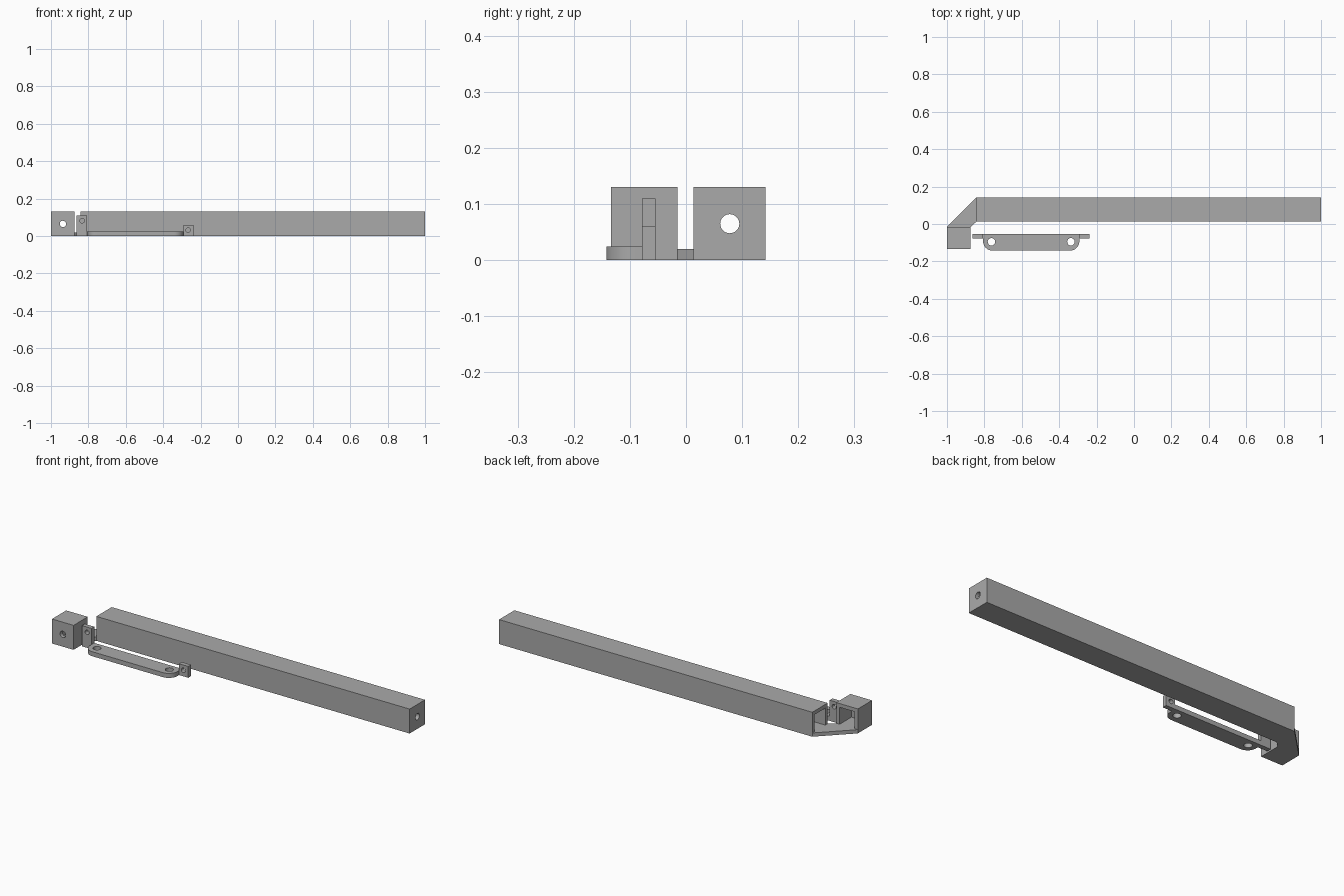
import bpy
import bmesh
from math import cos, sin, pi, radians
from mathutils import Matrix, Vector

if "Cube" in bpy.data.objects:
    bpy.data.objects.remove(bpy.data.objects["Cube"])

grey = bpy.data.materials.new("plain grey")
grey.use_nodes = True
colour = (0.4, 0.4, 0.4, 1)
grey.diffuse_color = colour
grey.node_tree.nodes["Principled BSDF"].inputs["Base Color"].default_value = colour


def add(name, bm):
    bmesh.ops.recalc_face_normals(bm, faces=bm.faces)
    mesh = bpy.data.meshes.new(name)
    bm.to_mesh(mesh)
    bm.free()
    mesh.materials.append(grey)
    obj = bpy.data.objects.new(name, mesh)
    bpy.context.collection.objects.link(obj)
    return obj


def prism(name, outline, height):
    """Extrude a ground outline upward."""
    bm = bmesh.new()
    face = bm.faces.new([bm.verts.new((x, y, 0)) for x, y in outline])
    top = bmesh.ops.extrude_face_region(bm, geom=[face])["geom"]
    verts = [v for v in top if isinstance(v, bmesh.types.BMVert)]
    bmesh.ops.translate(bm, verts=verts, vec=(0, 0, height))
    return add(name, bm)


def box(name, low, high):
    low, high = Vector(low), Vector(high)
    bm = bmesh.new()
    bmesh.ops.create_cube(bm, size=1, matrix=Matrix.Translation((low + high) / 2)
                          @ Matrix.Diagonal((*(high - low), 1)))
    return add(name, bm)


def rod(centre, radius, axis, length=0.06):
    bm = bmesh.new()
    turn = Vector((0, 0, 1)).rotation_difference(Vector(axis)).to_matrix().to_4x4()
    bmesh.ops.create_cone(bm, cap_ends=True, segments=32, radius1=radius, radius2=radius,
                          depth=length, matrix=Matrix.Translation(centre) @ turn)
    return add("hole_cutter", bm)


def cut(obj, *cutters):
    bpy.context.view_layer.objects.active = obj
    for cutter in cutters:
        mod = obj.modifiers.new("cut", 'BOOLEAN')
        mod.operation, mod.solver, mod.object = 'DIFFERENCE', 'EXACT', cutter
        bpy.ops.object.modifier_apply(modifier=mod.name)
        bpy.data.objects.remove(cutter)


def smooth(obj):
    bpy.ops.object.select_all(action='DESELECT')
    obj.select_set(True)
    bpy.context.view_layer.objects.active = obj
    bpy.ops.object.shade_smooth_by_angle(angle=radians(30))


X, Y, Z = (1, 0, 0), (0, 1, 0), (0, 0, 1)
H, W = 0.13, 0.02            # channel height and wall thickness
BAR, BLOCK = -0.842, -0.873  # inner ends of the bar and the end block
FRONT, BACK = 0.013, 0.142   # depth of the bar
BF, BB = -0.134, -0.015      # depth of the end block

# Hollow bar and end block joined by a low mitred floor
channel = prism("channel", [(-1, BF), (BLOCK, BF), (BLOCK, BB), (BAR, FRONT),
                            (1, FRONT), (1, BACK), (BAR, BACK), (-1, BB)], H)
cut(channel,
    box("mitre_cutter", (-1.1, BB, W), (BAR, 0.3, 0.3)),
    box("bar_cavity", (BAR - W, FRONT + W, W), (1 - W, BACK - W, H - W)),
    box("block_cavity", (-1 + W, BF + W, W), (BLOCK - W, BB + W, H - W)),
    rod((1, 0.078, H / 2), 0.017, X),
    rod((-0.936, BF, H / 2), 0.017, Y))
smooth(channel)

# Handle plate with two rounded front corners and two screw holes
left, right, front, back, r = -0.807, -0.292, -0.142, -0.054, 0.05
outline = [(right, back), (left, back)]
for cx, start in ((left + r, pi), (right - r, 1.5 * pi)):
    for i in range(13):
        a = start + i / 12 * pi / 2
        outline.append((cx + r * cos(a), front + r + r * sin(a)))
plate = prism("handle_plate", outline, 0.024)
cut(plate, *[rod((x, -0.095, 0.012), 0.02, Z) for x in (-0.762, -0.337)])
smooth(plate)

# Upright tabs at the plate ends
for name, x0, x1, height, hx, hz in (("tall_tab", -0.863, left, 0.11, -0.833, 0.082),
                                     ("short_tab", right, -0.238, 0.06, -0.267, 0.032)):
    tab = box(name, (x0, -0.078, 0), (x1, back, height))
    cut(tab, rod((hx, -0.066, hz), 0.012, Y))
    smooth(tab)
